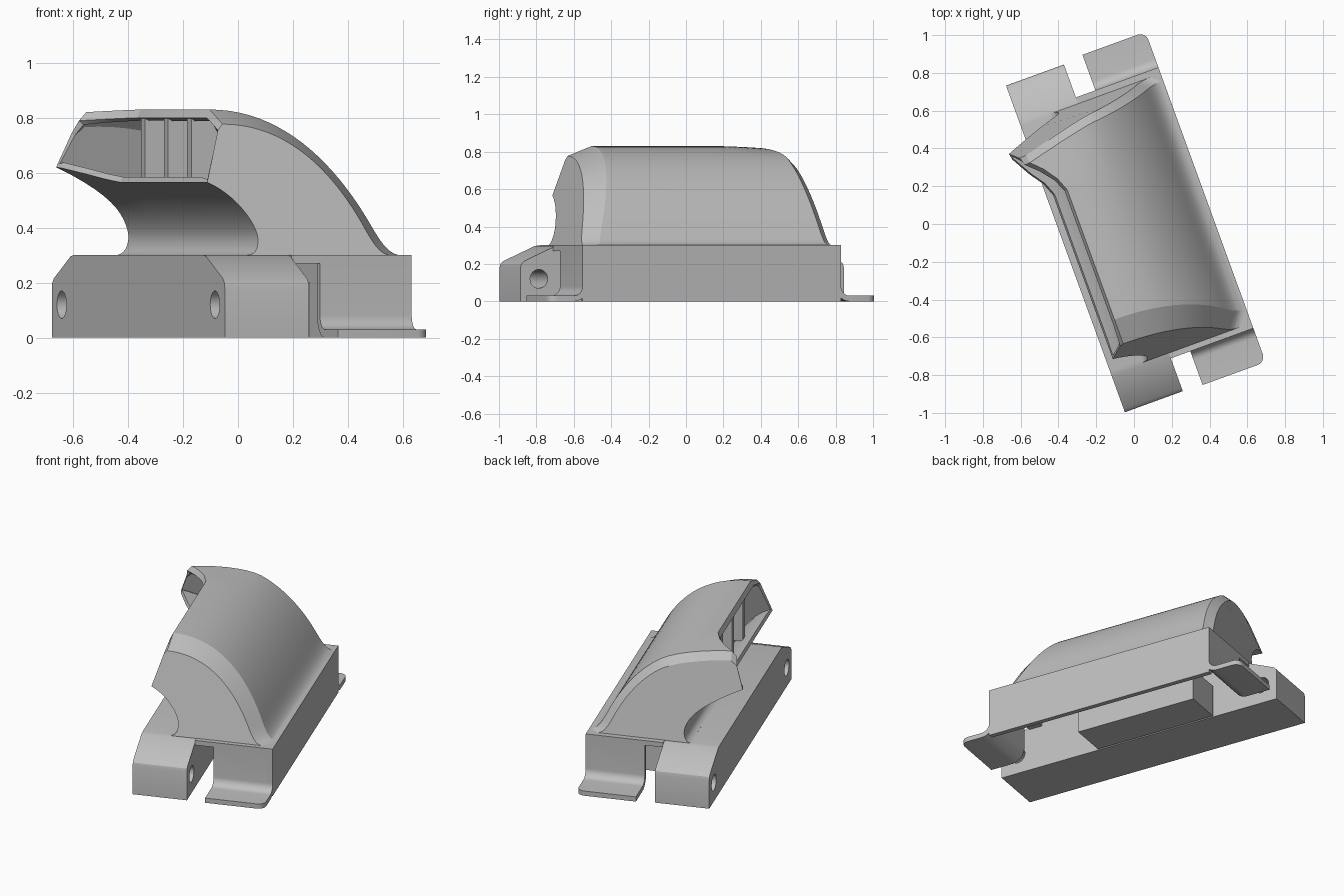
import bpy, bmesh, math
from mathutils import Matrix, Vector
from mathutils.geometry import interpolate_bezier

if "Cube" in bpy.data.objects:
    bpy.data.objects.remove(bpy.data.objects["Cube"])

grey = bpy.data.materials.new("plain grey")
grey.use_nodes = True
grey.diffuse_color = (0.52, 0.52, 0.52, 1)
grey.node_tree.nodes["Principled BSDF"].inputs["Base Color"].default_value = (0.52, 0.52, 0.52, 1)

# The whole part is built square to the axes, then turned
TURN = Matrix.Rotation(math.radians(20), 4, 'Z')


def finish(bm, name):
    bmesh.ops.transform(bm, matrix=TURN, verts=bm.verts)
    mesh = bpy.data.meshes.new(name)
    bm.to_mesh(mesh)
    bm.free()
    mesh.materials.append(grey)
    obj = bpy.data.objects.new(name, mesh)
    bpy.context.collection.objects.link(obj)
    return obj


def select(obj):
    bpy.ops.object.select_all(action='DESELECT')
    obj.select_set(True)
    bpy.context.view_layer.objects.active = obj


def smooth(obj, angle):
    select(obj)
    bpy.ops.object.shade_smooth_by_angle(angle=math.radians(angle))


def apply(obj, mod):
    select(obj)
    bpy.ops.object.modifier_apply(modifier=mod.name)


def extrude(name, profile, u0, u1, corner=0):
    """Sweep a (y, z) profile along x; optionally round the outer corner."""
    bm = bmesh.new()
    rows = [[bm.verts.new((u, y, z)) for y, z in profile] for u in (u0, u1)]
    bm.faces.new(rows[0])
    bm.faces.new(rows[1])
    for i in range(len(profile)):
        j = (i + 1) % len(profile)
        bm.faces.new((rows[0][i], rows[0][j], rows[1][j], rows[1][i]))
    bmesh.ops.recalc_face_normals(bm, faces=bm.faces)
    if corner:
        far = max(abs(y) for y, z in profile)
        edges = [e for e in bm.edges
                 if all(abs(abs(v.co.y) - far) < 1e-4 and abs(v.co.x - u1) < 1e-4 for v in e.verts)]
        bmesh.ops.bevel(bm, geom=edges, offset=corner, segments=6, profile=0.5, affect='EDGES')
    return finish(bm, name)


def box(name, u, v, z):
    return extrude(name, [(v[0], z[0]), (v[1], z[0]), (v[1], z[1]), (v[0], z[1])], *u)


# Hinge block along one side, with sloping ends and a pin hole in each end
half = [(0.92, 0), (0.92, 0.18), (0.915, 0.2), (0.9, 0.215), (0.72, 0.296), (0.69, 0.3)]
block = extrude("hinge_block", half + [(-y, z) for y, z in reversed(half)], -0.386, -0.06)
for side in (-1, 1):
    bm = bmesh.new()
    bmesh.ops.create_cone(bm, cap_ends=True, segments=32, radius1=0.05, radius2=0.05, depth=1,
                          matrix=Matrix.Translation((-0.22, side * 0.815, 0.12))
                          @ Matrix.Rotation(math.pi / 2, 4, 'Y'))
    cutter = finish(bm, "pin_hole_cutter")
    cutter.hide_render = True
    mod = block.modifiers.new("hole", 'BOOLEAN')
    mod.operation = 'DIFFERENCE'
    mod.solver = 'EXACT'
    mod.object = cutter
    apply(block, mod)
    bpy.data.objects.remove(cutter)
smooth(block, 28)


# End walls that curve out into flanges, and end strips of the base top
def fillet(radius):
    angles = [k * math.pi / 16 for k in range(9)]
    return [(0.785 - radius * math.sin(a), 0.08 - radius * math.cos(a)) for a in angles]


for side, label, reach in ((-1, "front", 0.925), (1, "back", 0.935)):
    wall = [(reach, 0), (reach, 0.03)] + fillet(0.05) + [(0.735, 0.27), (0.705, 0.27)]
    wall += reversed(fillet(0.08))
    smooth(extrude(label + "_flange", [(side * y, z) for y, z in wall], 0.05, 0.405, 0.045), 28)
    box(label + "_base_top", (-0.06, 0.376), sorted((side * 0.65, side * 0.735)), (0.27, 0.3))

# Long side wall, its top strip and the block under the housing
box("side_wall", (0.375, 0.405), (-0.735, 0.735), (0, 0.3))
box("side_base_top", (0.33, 0.376), (-0.66, 0.66), (0.27, 0.3))
box("inner_block", (-0.05, 0.18), (-0.27, 0.5), (0, 0.2))


# Housing: curved hood over a concave side, with a slanted mouth between
def curve(points, n):
    return [(p.x, p.y) for p in interpolate_bezier(*[Vector((x, z, 0)) for x, z in points], n)]


hood = curve([(-0.27, 0.83), (0.02, 0.83), (0.2, 0.62), (0.305, 0.4)], 22)
hood += curve([(0.305, 0.4), (0.335, 0.34), (0.36, 0.3), (0.405, 0.3)], 10)[1:]
hollow = curve([(-0.215, 0.3), (-0.19, 0.305), (-0.18, 0.32), (-0.175, 0.345)], 9)
hollow += curve([(-0.175, 0.345), (-0.16, 0.4), (-0.24, 0.52), (-0.35, 0.565)], 14)[1:]
section = [(-0.285, 0.8)] + hood + hollow
n_hood = len(hood) + 1
last = len(section) - 1


def ring(place, shrink=1, flare=0):
    """One cross-section: place(z) gives y, flare pulls the mouth outward."""
    out = []
    for i, (u, z) in enumerate(section):
        if shrink < 1 and i < n_hood:
            u, z = -0.27 + (u + 0.27) * shrink, 0.3 + (z - 0.3) * shrink
            if i == 0:
                u, z = -0.29, 0.755
        if i == 0:
            pull = 1.1
        elif i < n_hood:
            pull = max(0, 1 - (u + 0.27) * 4) ** 1.5
        else:
            pull = max(0, (-u - 0.2) / 0.15) ** 2
        pull *= flare
        lift = 0.055 * pull if i >= n_hood else -0.01 * pull
        out.append((u - 0.145 * pull, place(z) - 0.08 * pull, z + lift))
    return out


rings = [
    ring(lambda z: -0.705 + (z - 0.3) * 0.27, shrink=0.9),
    ring(lambda z: -0.44 - (0.83 - z) * 0.35),
    ring(lambda z: 0.29),
    ring(lambda z: 0.38, flare=0.2),
    ring(lambda z: 0.48, flare=0.55),
    ring(lambda z: 0.57 + (0.83 - z) * 0.17, flare=0.95),
    ring(lambda z: 0.7 - (z - 0.3) * 0.17, shrink=0.92, flare=1),
]
bm = bmesh.new()
rows = [[bm.verts.new(p) for p in r] for r in rings]
openings = []
for a, b in zip(rows, rows[1:]):
    for i in range(len(section)):
        j = (i + 1) % len(section)
        face = bm.faces.new((a[i], a[j], b[j], b[i]))
        if i in (last, n_hood - 1):      # mouth and underside stay open
            openings.append(face)
bm.faces.new(rows[0])
bm.faces.new(rows[-1])
bmesh.ops.recalc_face_normals(bm, faces=bm.faces)
bmesh.ops.delete(bm, geom=openings, context='FACES_ONLY')
housing = finish(bm, "housing")
mod = housing.modifiers.new("wall", 'SOLIDIFY')
mod.thickness = 0.022
mod.offset = -1
apply(housing, mod)
smooth(housing, 18)

# Upright ribs inside the mouth
for k, v in enumerate((-0.25, -0.005, 0.24)):
    box("mouth_rib_%d" % (k + 1), (-0.28, -0.15), (v - 0.022, v + 0.022), (0.54, 0.805))
